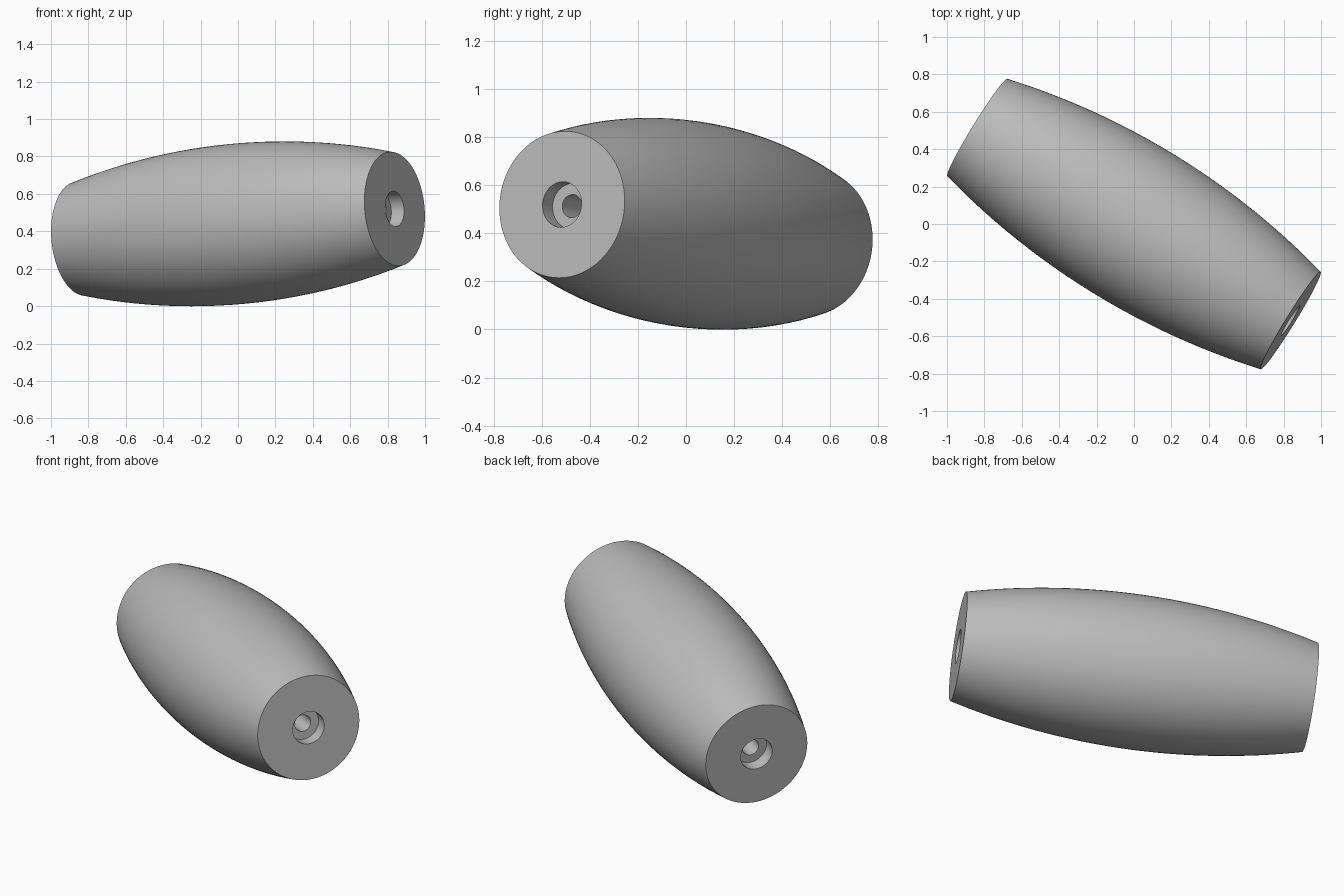
import bpy, bmesh, math
from mathutils import Vector

if "Cube" in bpy.data.objects:
    bpy.data.objects.remove(bpy.data.objects["Cube"], do_unlink=True)

# Main dimensions
AXIS = Vector((0.8375, -0.516, 0.08))   # centre to front end
HALF = AXIS.length
END_R, MID_R = 0.306, 0.429
BORE_R, RECESS_R, RECESS_DEPTH = 0.048, 0.095, 0.08
STEPS, SEGMENTS = 24, 96

# Grey material
grey = bpy.data.materials.new("plain_grey")
grey.use_nodes = True
colour = (0.5, 0.5, 0.5, 1)
grey.diffuse_color = colour
grey.node_tree.nodes["Principled BSDF"].inputs["Base Color"].default_value = colour

# Bulging outer side as a circular arc, then recessed through bore
sag = MID_R - END_R
arc_r = (HALF ** 2 + sag ** 2) / (2 * sag)
profile = []
for i in range(STEPS + 1):
    z = HALF * (2 * i / STEPS - 1)
    profile.append((MID_R - arc_r + math.sqrt(arc_r ** 2 - z ** 2), z))
floor = HALF - RECESS_DEPTH
profile += [(RECESS_R, HALF), (RECESS_R, floor), (BORE_R, floor),
            (BORE_R, -floor), (RECESS_R, -floor), (RECESS_R, -HALF)]

# Revolve the closed profile around the long axis
bm = bmesh.new()
rings = []
for k in range(SEGMENTS):
    a = 2 * math.pi * k / SEGMENTS
    rings.append([bm.verts.new((r * math.cos(a), r * math.sin(a), z)) for r, z in profile])
for k, ring in enumerate(rings):
    following = rings[(k + 1) % SEGMENTS]
    for i in range(len(profile)):
        j = (i + 1) % len(profile)
        bm.faces.new((ring[i], following[i], following[j], ring[j]))
bmesh.ops.recalc_face_normals(bm, faces=bm.faces)

mesh = bpy.data.meshes.new("barrel_handle")
bm.to_mesh(mesh)
bm.free()
mesh.materials.append(grey)

# Lay the handle along its slanted axis
handle = bpy.data.objects.new("barrel_handle", mesh)
bpy.context.collection.objects.link(handle)
handle.rotation_euler = AXIS.to_track_quat("Z", "Y").to_euler()
handle.location = (0, 0, 0.44)

# Smooth sides with crisp rims
bpy.ops.object.select_all(action="DESELECT")
handle.select_set(True)
bpy.context.view_layer.objects.active = handle
bpy.ops.object.shade_smooth_by_angle(angle=math.radians(30))
